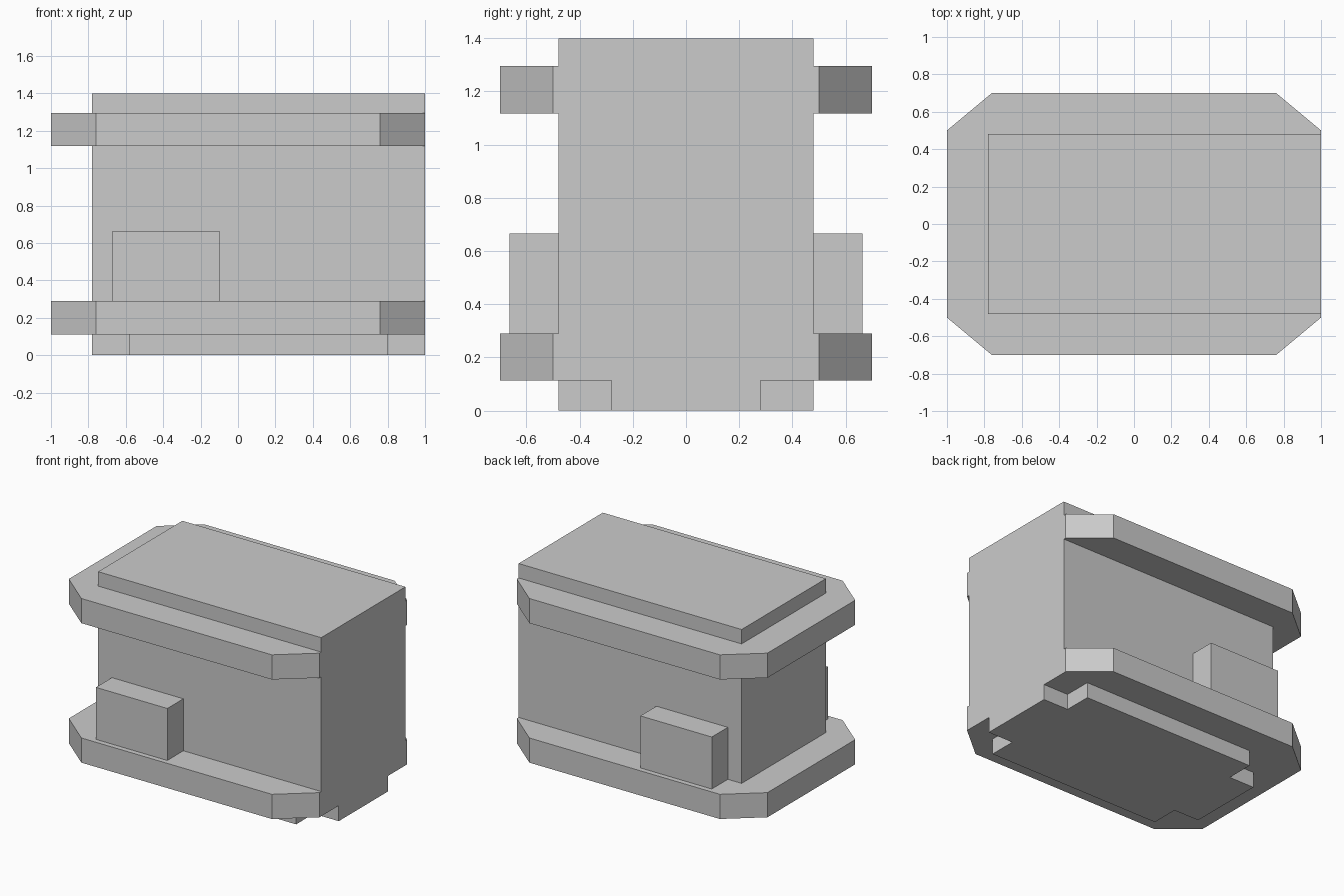
import bpy
import bmesh

cube = bpy.data.objects.get("Cube")
if cube:
    bpy.data.objects.remove(cube, do_unlink=True)

GREY = (0.6, 0.6, 0.6, 1.0)
grey = bpy.data.materials.new("plain grey")
grey.use_nodes = True
grey.diffuse_color = GREY
grey.node_tree.nodes["Principled BSDF"].inputs["Base Color"].default_value = GREY


def prism(name, outline, z0, z1):
    """Extrude a flat outline upwards from z0 to z1."""
    bm = bmesh.new()
    base = bm.faces.new([bm.verts.new((x, y, z0)) for x, y in outline])
    top = bmesh.ops.extrude_face_region(bm, geom=[base])["geom"]
    for v in top:
        if isinstance(v, bmesh.types.BMVert):
            v.co.z = z1
    bmesh.ops.recalc_face_normals(bm, faces=bm.faces)
    mesh = bpy.data.meshes.new(name)
    bm.to_mesh(mesh)
    bm.free()
    mesh.materials.append(grey)
    obj = bpy.data.objects.new(name, mesh)
    bpy.context.collection.objects.link(obj)
    return obj


def rectangle(x0, x1, y0, y1):
    return [(x0, y0), (x1, y0), (x1, y1), (x0, y1)]


BACK, FRONT, HALF = -0.78, 1.0, 0.48
NOTCH = 0.20
LOW, THICK = 0.112, 0.178

# Main body block
prism("body", rectangle(BACK, FRONT, -HALF, HALF), LOW, 1.40)

# Foot plate with square notches cut from its four corners
a, b, c = BACK + NOTCH, FRONT - NOTCH, HALF - NOTCH
prism("foot_plate", [(a, -HALF), (b, -HALF), (b, -c), (FRONT, -c),
                     (FRONT, c), (b, c), (b, HALF), (a, HALF),
                     (a, c), (BACK, c), (BACK, -c), (a, -c)], 0, LOW)

# Chamfered bands around the body
band = [(-0.76, -0.70), (0.76, -0.70), (1, -0.50), (1, 0.50),
        (0.76, 0.70), (-0.76, 0.70), (-1, 0.50), (-1, -0.50)]
for name, z in (("lower_band", LOW), ("upper_band", 1.118)):
    prism(name, band, z, z + THICK)

# Side boxes resting on the lower band
for name, y0, y1 in (("front_box", -0.663, -HALF), ("back_box", HALF, 0.663)):
    prism(name, rectangle(-0.67, -0.10, y0, y1), LOW + THICK, 0.665)
